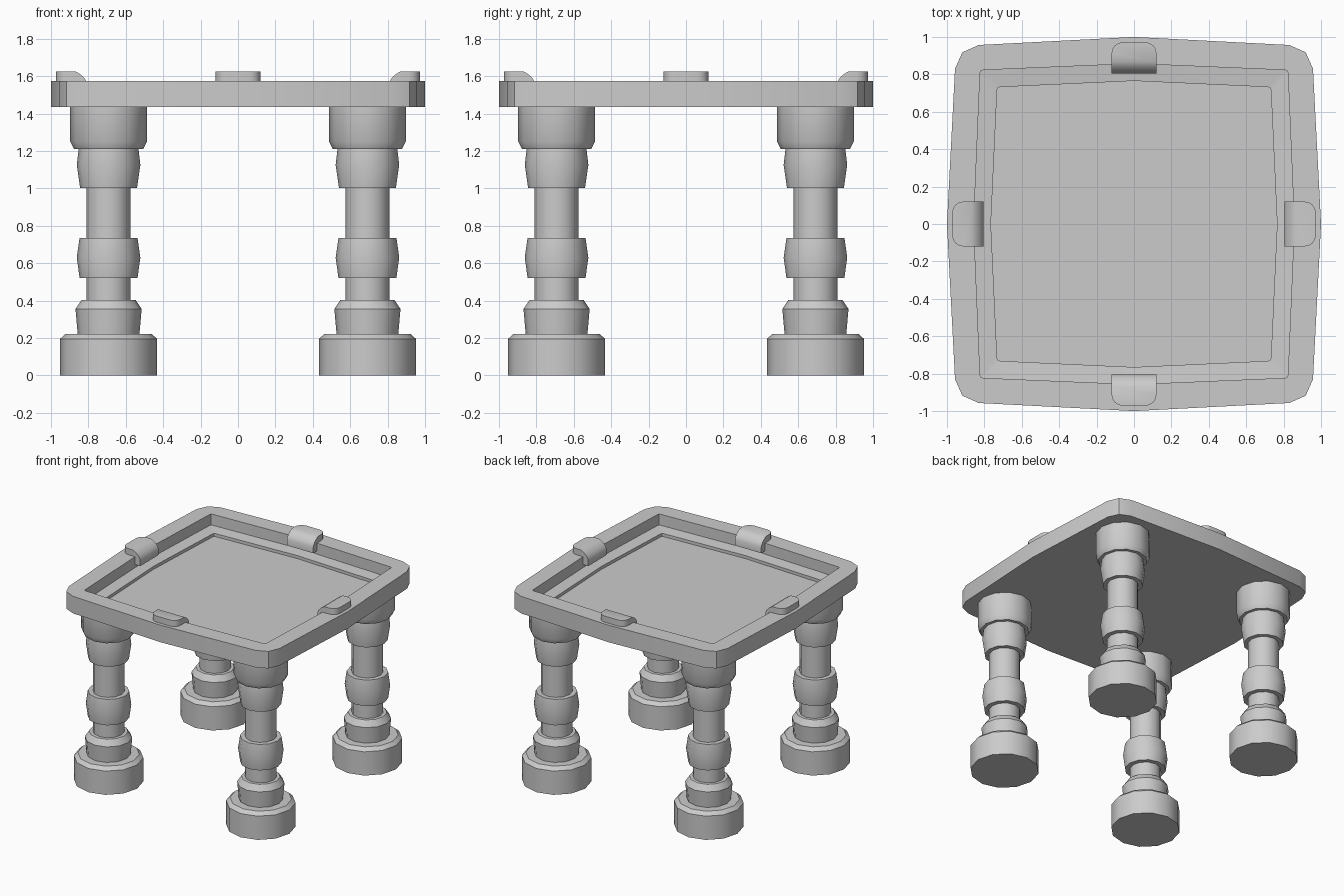
import bpy, bmesh, math
from mathutils import Matrix

if "Cube" in bpy.data.objects:
    bpy.data.objects.remove(bpy.data.objects["Cube"])


def finish(bm, name, angle):
    bmesh.ops.recalc_face_normals(bm, faces=bm.faces)
    me = bpy.data.meshes.new(name)
    bm.to_mesh(me)
    bm.free()
    ob = bpy.data.objects.new(name, me)
    bpy.context.collection.objects.link(ob)
    bpy.ops.object.select_all(action='DESELECT')
    ob.select_set(True)
    bpy.context.view_layer.objects.active = ob
    bpy.ops.object.shade_smooth_by_angle(angle=math.radians(angle))
    return ob


def skin(rings):
    """Bridge a stack of closed rings and cap both ends."""
    bm = bmesh.new()
    rows = [[bm.verts.new(p) for p in ring] for ring in rings]
    n = len(rows[0])
    for a, b in zip(rows, rows[1:]):
        for i in range(n):
            j = (i + 1) % n
            bm.faces.new((a[i], a[j], b[j], b[i]))
    bm.faces.new(rows[0][::-1])
    bm.faces.new(rows[-1])
    return bm


def bowed_square(mid, a, b, c, z):
    """Square with bowed sides and cut corners: mid of side, corner points (a,b) (c,c) (b,a)."""
    quarter = [(mid, 0), (a, b), (c, c), (b, a)]
    pts = []
    for x, y in quarter * 1:
        pts.append((x, y))
    ring = []
    for k in range(4):
        for x, y in pts:
            for _ in range(k):
                x, y = -y, x
            ring.append((x, y, z))
    return ring


# Tray-like top: underside, outer wall, rim, inner wall, ledge, sunken panel
outer = (1.0, 0.957, 0.83, 0.918)
inner = (0.857, 0.823, 0.808, 0.819)
panel = (0.765, 0.732, 0.718, 0.728)
finish(skin([
    bowed_square(*outer, 1.435),
    bowed_square(*outer, 1.575),
    bowed_square(*inner, 1.575),
    bowed_square(*inner, 1.485),
    bowed_square(*panel, 1.475),
    bowed_square(*panel, 1.45),
]), "table_top", 40)

# Turned legs, twelve-sided
leg_profile = [
    (0.26, 0), (0.26, 0.195), (0.23, 0.222),
    (0.165, 0.222), (0.177, 0.355), (0.145, 0.403),
    (0.118, 0.403), (0.118, 0.522),
    (0.155, 0.522), (0.17, 0.63), (0.155, 0.735),
    (0.118, 0.735), (0.118, 1.002),
    (0.152, 1.002), (0.17, 1.125), (0.16, 1.21),
    (0.185, 1.21), (0.205, 1.25), (0.205, 1.44),
]
for sx, side in ((-1, "left"), (1, "right")):
    for sy, end in ((-1, "front"), (1, "back")):
        rings = [[(sx * 0.692 + r * math.cos(i * math.pi / 6),
                   sy * 0.692 + r * math.sin(i * math.pi / 6), z)
                  for i in range(12)] for r, z in leg_profile]
        finish(skin(rings), f"{end}_{side}_leg", 32)

# Clips hooked over the middle of each rim side
clip_profile = [
    (0.972, 1.56), (0.972, 1.625), (0.868, 1.625), (0.84, 1.608),
    (0.818, 1.586), (0.805, 1.56), (0.805, 1.51), (0.86, 1.51), (0.86, 1.56),
]
for k, side in enumerate(("right", "back", "left", "front")):
    bm = skin([[(x, y, z) for x, z in clip_profile] for y in (-0.12, 0.12)])
    corners = [e for e in bm.edges
               if all(v.co.x > 0.97 for v in e.verts)
               and abs(e.verts[0].co.z - e.verts[1].co.z) > 0.03]
    bmesh.ops.bevel(bm, geom=corners, offset=0.06, segments=4, profile=0.5, affect='EDGES')
    bm.transform(Matrix.Rotation(k * math.pi / 2, 4, 'Z'))
    finish(bm, f"{side}_clip", 35)
